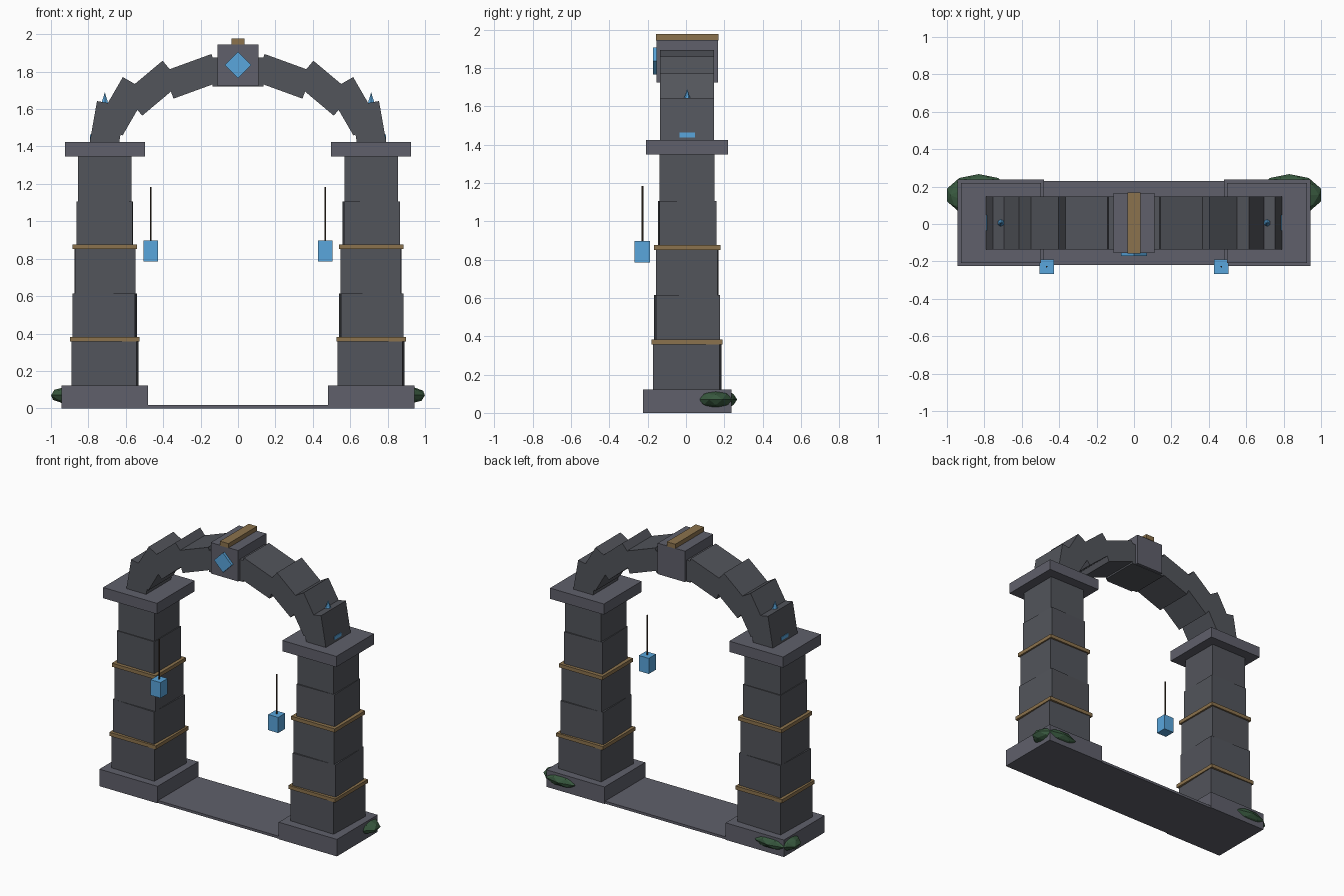
import bpy
import bmesh
from math import radians, sin, cos
from mathutils import Matrix, Vector

if "Cube" in bpy.data.objects:
    bpy.data.objects.remove(bpy.data.objects["Cube"])

CY = 0.006     # centre line of the masonry in depth
PX = 0.712     # pillar centre


def material(name, rgb):
    m = bpy.data.materials.new(name)
    m.diffuse_color = (*rgb, 1)
    m.use_nodes = True
    m.node_tree.nodes["Principled BSDF"].inputs["Base Color"].default_value = m.diffuse_color
    return m


DARK = material("dark_stone", (0.085, 0.09, 0.105))
LIGHT = material("light_stone", (0.115, 0.117, 0.147))
GOLD = material("bronze", (0.26, 0.17, 0.075))
BLUE = material("blue_glow", (0.10, 0.38, 0.72))
MOSS = material("moss", (0.04, 0.10, 0.05))
ROD = material("dark_rod", (0.06, 0.04, 0.025))


def finish(name, bm, mat, loc, rot=(0, 0, 0)):
    me = bpy.data.meshes.new(name)
    bm.to_mesh(me)
    bm.free()
    me.materials.append(mat)
    ob = bpy.data.objects.new(name, me)
    ob.location = loc
    ob.rotation_euler = [radians(a) for a in rot]
    bpy.context.collection.objects.link(ob)
    return ob


def box(name, loc, size, mat, rot=(0, 0, 0)):
    bm = bmesh.new()
    bmesh.ops.create_cube(bm, size=1)
    bmesh.ops.scale(bm, vec=Vector(size), verts=bm.verts)
    return finish(name, bm, mat, loc, rot)


def cone(name, loc, r1, r2, depth, sides, mat):
    bm = bmesh.new()
    bmesh.ops.create_cone(bm, cap_ends=True, segments=sides,
                          radius1=r1, radius2=r2, depth=depth)
    return finish(name, bm, mat, loc)


def blob(name, loc, radii, mat):
    bm = bmesh.new()
    bmesh.ops.create_icosphere(bm, subdivisions=2, radius=1)
    bmesh.ops.scale(bm, vec=Vector(radii), verts=bm.verts)
    return finish(name, bm, mat, loc)


# threshold slab between the plinths
box("threshold", (0, CY, 0.009), (1.0, 0.45, 0.018), LIGHT)

# pillars: plinth, five tapering blocks, bands, cap and decorations
widths = [0.348, 0.334, 0.322, 0.298, 0.286]
twists = {-1: [-1.8, -1.8, 0.6, -0.6, 0.3], 1: [-1.8, 1.8, -0.6, 1.6, -0.3]}
Z0, H = 0.122, 0.246
for s, side in ((-1, "left"), (1, "right")):
    x = s * PX
    box(f"{side}_plinth", (x, CY, 0.061), (0.462, 0.462, 0.122), LIGHT)
    for i, w in enumerate(widths):
        box(f"{side}_pillar_block_{i + 1}", (x, CY, Z0 + H * (i + 0.5)),
            (w, w, H), DARK, (0, 0, twists[s][i]))
    box(f"{side}_lower_band", (x, CY, 0.369), (0.37, 0.37, 0.026), GOLD)
    box(f"{side}_upper_band", (x, CY, 0.864), (0.346, 0.346, 0.026), GOLD)
    box(f"{side}_cap", (x, CY, 1.386), (0.428, 0.428, 0.077), LIGHT)

    # glowing inlay and small crystal at the foot of the arch
    box(f"{side}_inlay", (s * 0.775, CY, 1.432), (0.03, 0.082, 0.062), BLUE)
    cone(f"{side}_crystal", (x, CY, 1.66), 0.021, 0, 0.06, 6, BLUE)

    # hanging lantern in front
    box(f"{side}_lantern", (s * 0.467, -0.228, 0.841), (0.079, 0.079, 0.112), BLUE)
    cone(f"{side}_lantern_rod", (s * 0.467, -0.228, 1.035), 0.005, 0.005, 0.295, 6, ROD)

    # moss clump growing through the back outer corner of the plinth
    blob(f"{side}_moss", (s * 0.83, 0.155, 0.07), (0.178, 0.112, 0.056), MOSS)

# arch stones along a flattened half circle
for i in range(9):
    t = 10 + 20 * i
    a = radians(t)
    box(f"arch_stone_{i + 1}", (0.712 * cos(a), CY, 1.432 + 0.365 * sin(a)),
        (0.272, 0.282, 0.155), DARK, (0, 90 - t, 0))

# keystone with diamond gem and bronze strip
box("keystone", (0, CY, 1.834), (0.217, 0.32, 0.222), LIGHT)
box("keystone_gem", (0, -0.157, 1.836), (0.1, 0.03, 0.1), BLUE, (0, 45, 0))
box("keystone_strip", (0, CY, 1.96), (0.067, 0.326, 0.032), GOLD)
